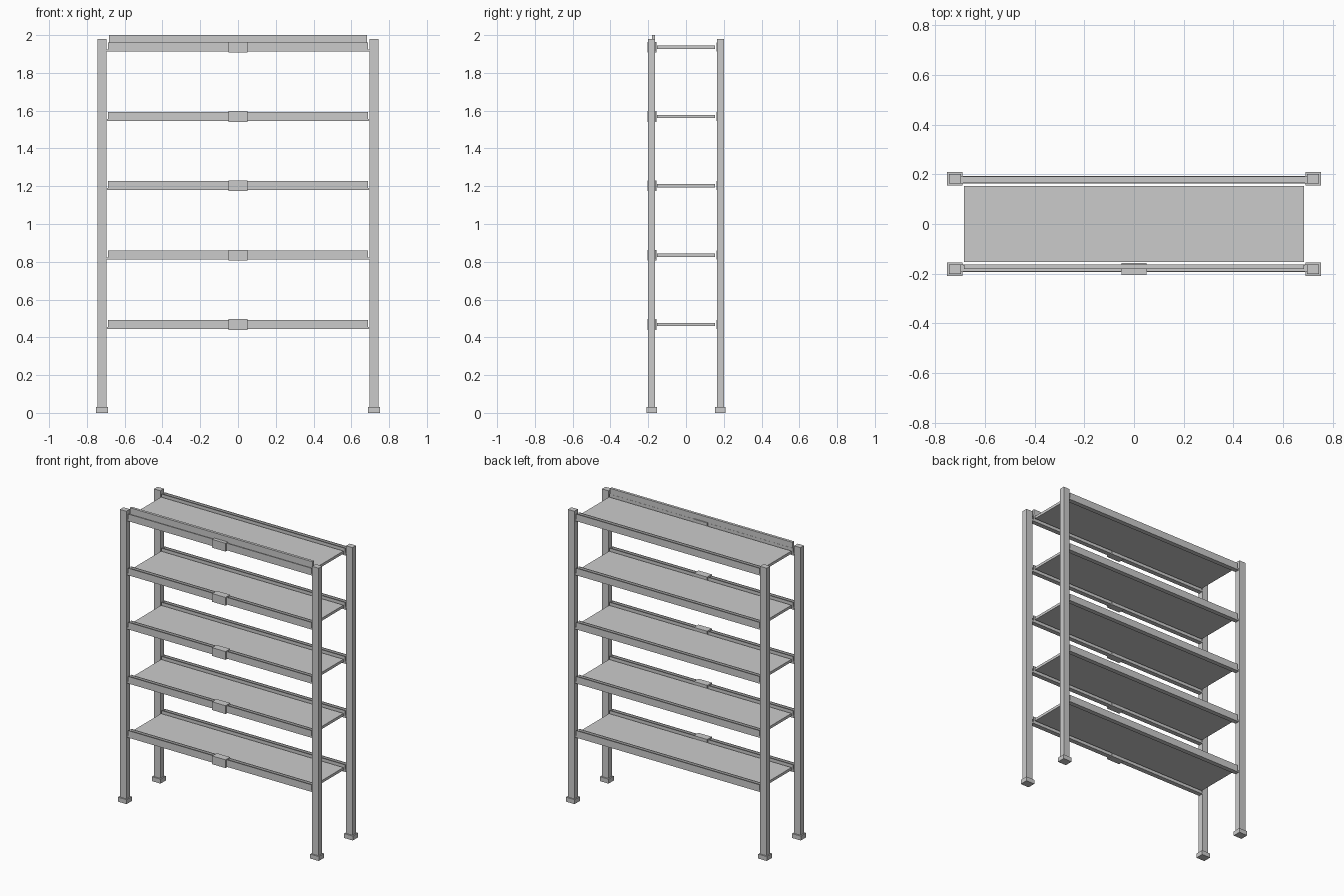
import bpy

# Remove the default cube
old = bpy.data.objects.get("Cube")
if old:
    bpy.data.objects.remove(old, do_unlink=True)

# One plain metal colour
metal = bpy.data.materials.new("light_grey_metal")
metal.use_nodes = True
colour = (0.6, 0.6, 0.6, 1.0)
metal.diffuse_color = colour
metal.node_tree.nodes["Principled BSDF"].inputs["Base Color"].default_value = colour


def box(name, x, y, z):
    """Box spanning the given (low, high) range on each axis."""
    spans = (x, y, z)
    bpy.ops.mesh.primitive_cube_add(size=1)
    ob = bpy.context.object
    ob.name = name
    for v in ob.data.vertices:
        v.co = [(lo + hi) / 2 + c * (hi - lo) for c, (lo, hi) in zip(v.co, spans)]
    ob.data.materials.append(metal)
    return ob


def span(centre, half):
    return (centre - half, centre + half)


POST_X, POST_Y = 0.721, 0.182
SHELF_Z = [0.468 + 0.367 * i for i in range(5)]

# Four posts on square feet
for sx, side in ((1, "left"), (-1, "right")):
    for sy, end in ((-1, "front"), (1, "back")):
        x, y = sx * POST_X, sy * POST_Y
        box(f"{end}_{side}_post", span(x, 0.024), span(y, 0.019), (0.03, 1.98))
        box(f"{end}_{side}_foot", span(x, 0.032), span(y, 0.028), (0, 0.03))


def rail(name, y, z):
    """Open-topped channel: a long base strip and two shorter walls."""
    box(name + "_base", (-0.698, 0.698), span(y, 0.016), (z - 0.023, z - 0.012))
    for s, wall in ((-1, "front"), (1, "back")):
        box(f"{name}_{wall}_wall", (-0.688, 0.688), span(y + s * 0.0135, 0.0025),
            (z - 0.023, z + 0.025))


# Shelves with a rail along each long edge and a label holder in front
for i, z in enumerate(SHELF_Z, 1):
    box(f"shelf_{i}", (-0.684, 0.684), (-0.153, 0.153), span(z, 0.009))
    rail(f"front_rail_{i}", -0.178, z)
    rail(f"back_rail_{i}", 0.178, z)
    box(f"label_holder_{i}", (-0.05, 0.05), (-0.205, -0.156), span(z, 0.028))

# Upright lip along the front of the top shelf
box("top_lip", (-0.684, 0.684), (-0.181, -0.163), (1.955, 2.0))
